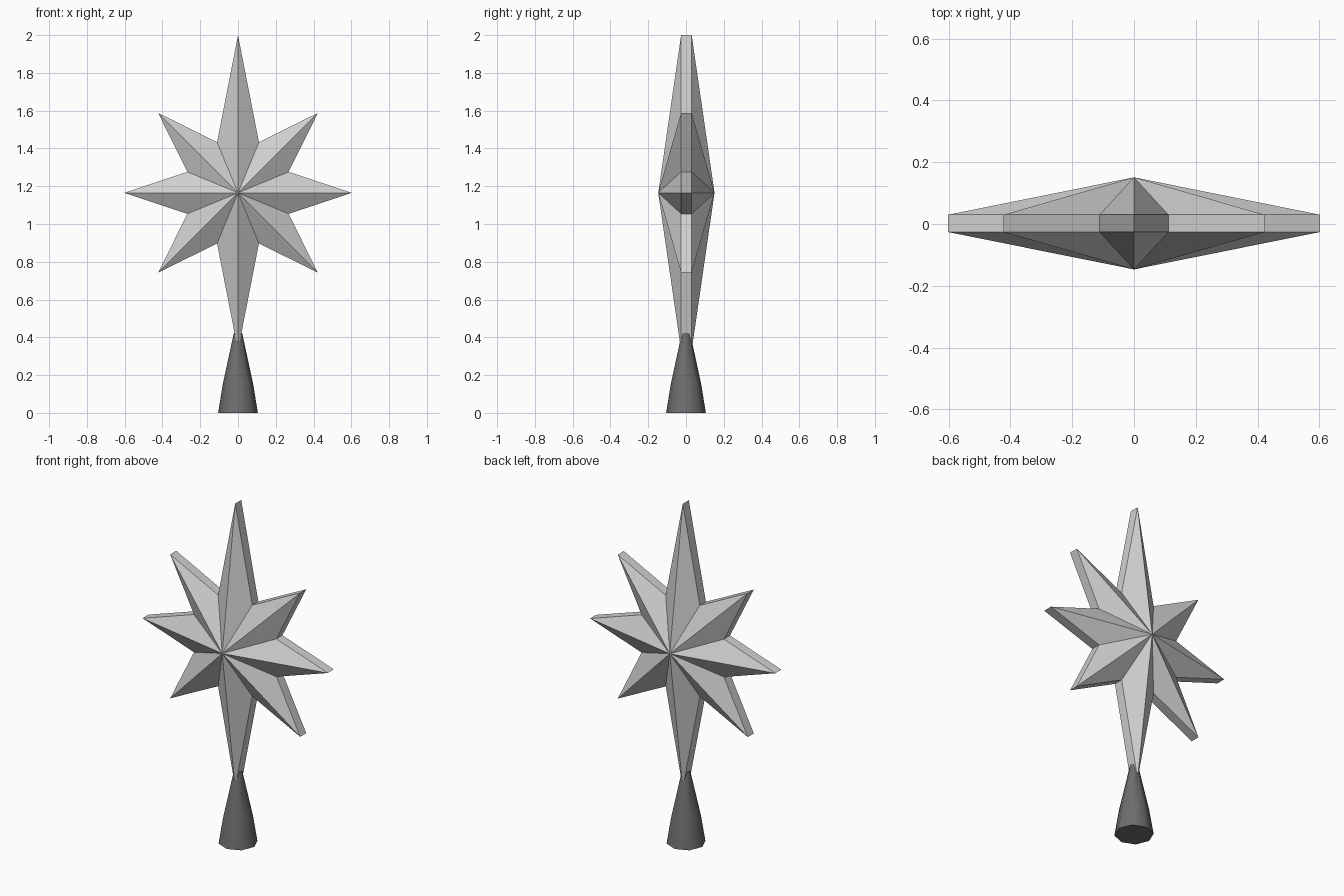
import bpy, bmesh, math

if "Cube" in bpy.data.objects:
    bpy.data.objects.remove(bpy.data.objects["Cube"])

def material(name, v):
    m = bpy.data.materials.new(name)
    m.diffuse_color = (v, v, v, 1)
    m.use_nodes = True
    m.node_tree.nodes["Principled BSDF"].inputs["Base Color"].default_value = m.diffuse_color
    return m

def finish(bm, name, mat):
    bmesh.ops.recalc_face_normals(bm, faces=bm.faces)
    me = bpy.data.meshes.new(name)
    bm.to_mesh(me)
    bm.free()
    me.materials.append(mat)
    ob = bpy.data.objects.new(name, me)
    bpy.context.collection.objects.link(ob)
    return ob

silver = material("silver grey", 0.62)
dark = material("dark grey", 0.155)

# Faceted eight-pointed star: outline band with a raised centre on both sides
CZ, CY, EDGE, PEAK = 1.165, 0.002, 0.028, 0.149
radii = [0.835, 0.29, 0.598, 0.29, 0.602, 0.29, 0.598, 0.29] * 2
bm = bmesh.new()
rims = []
for s in (-1, 1):
    rim = []
    for i, r in enumerate(radii):
        a = i * math.tau / 16
        rim.append(bm.verts.new((r * math.sin(a), CY + s * EDGE, CZ + r * math.cos(a))))
    rims.append(rim)
    peak = bm.verts.new((0, CY + s * PEAK, CZ))
    for i in range(16):
        bm.faces.new((rim[i], rim[(i + 1) % 16], peak))
for i in range(16):
    j = (i + 1) % 16
    bm.faces.new((rims[0][i], rims[0][j], rims[1][j], rims[1][i]))
# Fix the radius of the side tips (all tips are set by the repeated half list)
finish(bm, "star", silver)

# Tapered eight-sided socket
bm = bmesh.new()
rings = []
for r, z in ((0.105, 0), (0.081, 0.15), (0.022, 0.423)):
    rings.append([bm.verts.new((r * math.cos(k * math.tau / 8), r * math.sin(k * math.tau / 8), z))
                  for k in range(8)])
for lo, hi in zip(rings, rings[1:]):
    for k in range(8):
        n = (k + 1) % 8
        bm.faces.new((lo[k], lo[n], hi[n], hi[k]))
bm.faces.new(rings[0])
bm.faces.new(rings[-1])
socket = finish(bm, "socket", dark)
bpy.context.view_layer.objects.active = socket
socket.select_set(True)
bpy.ops.object.shade_smooth_by_angle(angle=math.radians(50))
